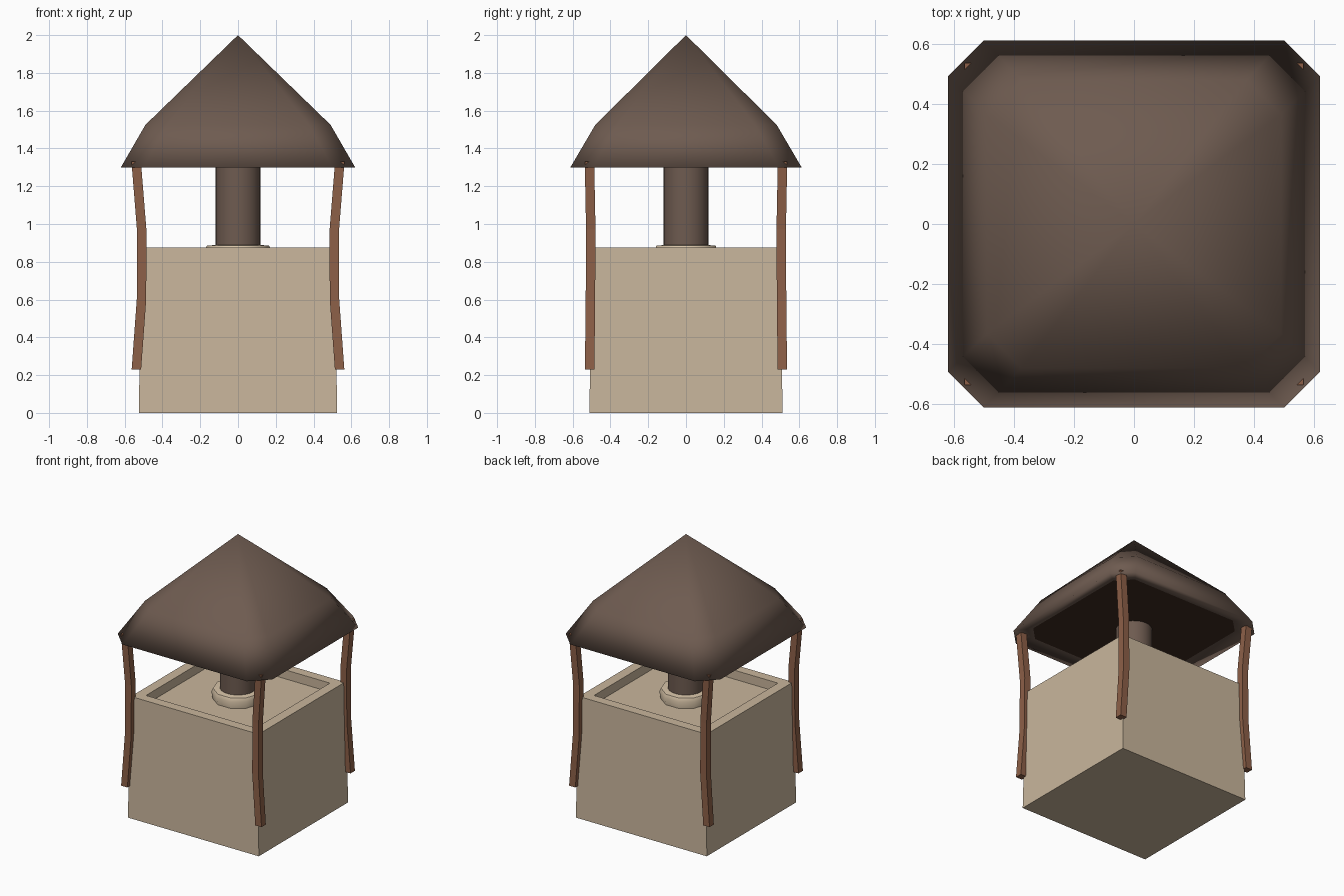
import bpy, bmesh, math

if "Cube" in bpy.data.objects:
    bpy.data.objects.remove(bpy.data.objects["Cube"])


def material(name, rgb):
    m = bpy.data.materials.new(name)
    lin = [(c / 255 / 12.92) if c < 10 else ((c / 255 + 0.055) / 1.055) ** 2.4 for c in rgb]
    m.diffuse_color = (*lin, 1)
    m.use_nodes = True
    m.node_tree.nodes["Principled BSDF"].inputs["Base Color"].default_value = m.diffuse_color
    return m


STONE = material("sandy stone", (201, 182, 156))
CREAM = material("pale cream", (216, 196, 168))
ROOF = material("dark roof brown", (110, 91, 80))
WOOD = material("reddish wood", (141, 96, 72))
CEILING = material("deep brown", (62, 43, 33))


def rect(hx, hy, z, cx=0, cy=0):
    return [(cx + sx * hx, cy + sy * hy, z) for sx, sy in ((-1, -1), (1, -1), (1, 1), (-1, 1))]


def octagon(hx, hy, cut, z):
    """Rectangle with cut corners, anticlockwise."""
    a, b = hx - cut, hy - cut
    return [(-a, -hy, z), (a, -hy, z), (hx, -b, z), (hx, b, z),
            (a, hy, z), (-a, hy, z), (-hx, b, z), (-hx, -b, z)]


def circle(r, z, n):
    return [(r * math.cos(2 * math.pi * i / n), r * math.sin(2 * math.pi * i / n), z) for i in range(n)]


def loft(name, rings, mat, smooth=None, start=True, end=True, apex=None):
    """Skin a stack of equal-length rings; optional caps or a pointed tip."""
    bm = bmesh.new()
    vs = [[bm.verts.new(p) for p in r] for r in rings]
    n = len(rings[0])
    for lo, hi in zip(vs, vs[1:]):
        for i in range(n):
            j = (i + 1) % n
            bm.faces.new((lo[i], lo[j], hi[j], hi[i]))
    if start:
        bm.faces.new(vs[0][::-1])
    if apex:
        tip = bm.verts.new(apex)
        for i in range(n):
            bm.faces.new((vs[-1][i], vs[-1][(i + 1) % n], tip))
    elif end:
        bm.faces.new(vs[-1])
    me = bpy.data.meshes.new(name)
    bm.to_mesh(me)
    bm.free()
    me.materials.append(mat)
    ob = bpy.data.objects.new(name, me)
    bpy.context.collection.objects.link(ob)
    if smooth is not None:
        bpy.ops.object.select_all(action='DESELECT')
        ob.select_set(True)
        bpy.context.view_layer.objects.active = ob
        if smooth >= 180:
            bpy.ops.object.shade_smooth()
        else:
            bpy.ops.object.shade_smooth_by_angle(angle=math.radians(smooth))
    return ob


# Tapered stone block with a shallow sunken top
loft("base_block", [rect(.525, .512, 0), rect(.512, .495, .875),
                    rect(.44, .425, .875), rect(.44, .425, .81)], STONE)

# Collar and central pillar
loft("pillar_collar", [circle(.165, .80, 10), circle(.175, .86, 10),
                       circle(.165, .885, 10), circle(.11, .89, 10)], CREAM, 60)
loft("pillar", [circle(.12, .82, 24), circle(.12, 1.34, 24)], ROOF, 40)

# Roof shell: soffit, eave, shoulder, tip
loft("roof", [octagon(.52, .51, .10, 1.32), octagon(.62, .612, .12, 1.30),
              octagon(.49, .48, .115, 1.525)],
     ROOF, 180, start=False, apex=(0, 0, 2))

# Ceiling plate closing the underside
loft("ceiling", [octagon(.52, .51, .10, 1.32), octagon(.52, .51, .10, 1.325)], CEILING)

# Bent corner posts: (z, x centre, y centre)
PATH = [(.23, .538, .510), (.60, .511, .506), (.97, .510, .504), (1.33, .539, .511)]
for sx, side in ((-1, "left"), (1, "right")):
    for sy, face in ((-1, "front"), (1, "back")):
        loft(f"{face}_{side}_post",
             [rect(.025, .025, z, sx * x, sy * y) for z, x, y in PATH], WOOD)
